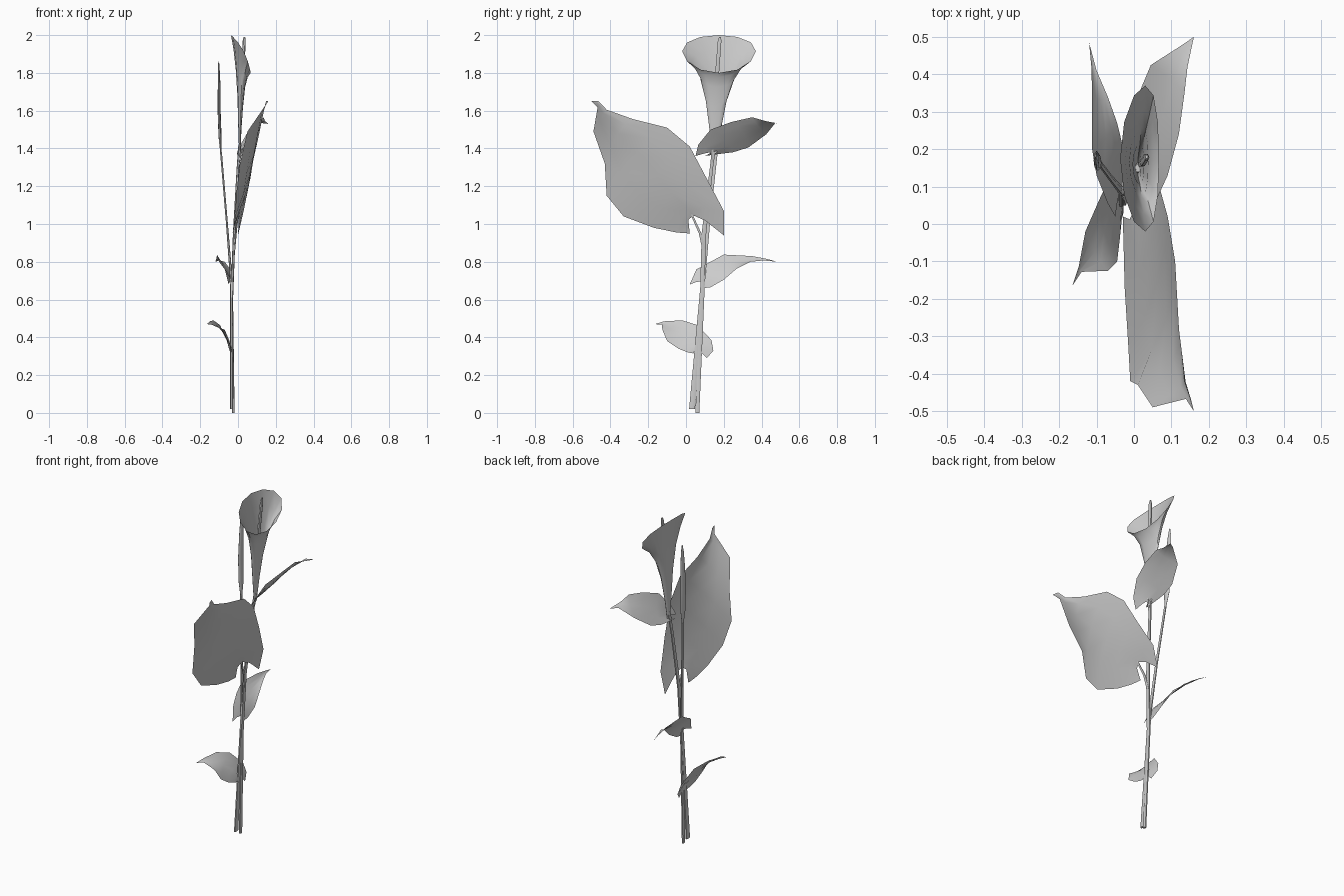
import bpy, bmesh
from math import sin, cos, pi
from mathutils import Vector as V


def finish(bm, name, angle=0.9):
    bmesh.ops.remove_doubles(bm, verts=bm.verts, dist=0.0005)
    bmesh.ops.recalc_face_normals(bm, faces=bm.faces)
    me = bpy.data.meshes.new(name)
    bm.to_mesh(me)
    bm.free()
    ob = bpy.data.objects.new(name, me)
    bpy.context.collection.objects.link(ob)
    bpy.ops.object.select_all(action='DESELECT')
    ob.select_set(True)
    bpy.context.view_layer.objects.active = ob
    bpy.ops.object.shade_smooth_by_angle(angle=angle)
    return ob


def loft(name, rows, closed=False, caps=False):
    """Skin a list of equal-length point rows."""
    bm = bmesh.new()
    vs = [[bm.verts.new(p) for p in r] for r in rows]
    n = len(rows[0])
    for a, b in zip(vs, vs[1:]):
        for i in range(n if closed else n - 1):
            j = (i + 1) % n
            bm.faces.new((a[i], a[j], b[j], b[i]))
    if caps:
        bm.faces.new(vs[0])
        bm.faces.new(vs[-1])
    return finish(bm, name)


def tube(name, pts, sides=6):
    """Flattened tube: each point is x, y, z, x radius, y radius."""
    rows = [[(x + rx * cos(2 * pi * i / sides), y + ry * sin(2 * pi * i / sides), z)
             for i in range(sides)] for x, y, z, rx, ry in pts]
    return loft(name, rows, True, True)


def leaf(name, high, mid, low, tip):
    """Curved blade through two edges and a midrib, closing to a tip."""
    rows = []
    for a, m, b in zip(high + [tip], mid + [tip], low + [tip]):
        a, m, b = V(a), V(m), V(b)
        rows.append([a * (1 - u) * (1 - 2 * u) + m * 4 * u * (1 - u) + b * u * (2 * u - 1)
                     for u in (0, .25, .5, .75, 1)])
    return loft(name, rows)


# Stems
tube("bud_stem", [(-.035, .032, .02, .007, .018), (-.035, .09, .7, .007, .013),
                  (-.06, .12, 1.02, .005, .01), (-.09, .16, 1.38, .005, .009)])
tube("flower_stem", [(-.025, .06, 0, .007, .012), (-.033, .085, .6, .007, .013),
                     (-.02, .095, .95, .007, .014), (0, .135, 1.3, .007, .01),
                     (.01, .15, 1.42, .008, .012)])

# Closed bud
tube("bud", [(-.09, .16, 1.38, .004, .008), (-.095, .165, 1.46, .008, .022),
             (-.1, .17, 1.6, .008, .026), (-.1, .175, 1.74, .007, .02),
             (-.102, .18, 1.82, .005, .012), (-.102, .182, 1.86, .002, .004)], 8)

# Trumpet flower with slanted rim
rings = []
for cx, cy, z, w in [(.01, .15, 1.38, .07), (.012, .155, 1.52, .17), (.016, .16, 1.65, .28),
                     (.02, .167, 1.78, .48), (.025, .17, 1.86, .72), (.03, .175, 1.915, 1)]:
    ring = []
    for i in range(12):
        c, s = cos(i * pi / 6), sin(i * pi / 6)
        ring.append((cx + w * (.052 * c - .015 * c * c), cy + w * .195 * s,
                     z - w * (.1 * c + .015 * c * c)))
    rings.append(ring)
loft("flower_trumpet", rings, True)
tube("spadix", [(.016, .16, 1.6, .006, .008), (.024, .165, 1.8, .009, .012),
                (.033, .178, 1.97, .008, .011), (.034, .18, 1.99, .004, .005)])

# Large leaf
leaf("large_leaf",
     [(0, .2, .94), (.03, .2, 1.07), (.065, .11, 1.24), (.09, .02, 1.41), (.11, -.1, 1.51),
      (.12, -.28, 1.555), (.135, -.42, 1.605), (.15, -.465, 1.652)],
     [(0, .04, 1.045), (.012, .02, 1.07), (.04, -.07, 1.16), (.062, -.16, 1.26),
      (.085, -.26, 1.37), (.105, -.36, 1.48), (.125, -.435, 1.585), (.15, -.468, 1.64)],
     [(-.03, .02, .95), (-.028, -.05, .955), (-.025, -.17, .98), (-.015, -.33, 1.04),
      (-.01, -.42, 1.15), (.01, -.43, 1.32), (.05, -.49, 1.49), (.135, -.462, 1.61)],
     (.16, -.5, 1.65))
tube("large_leaf_stalk", [(-.02, .095, .86, .005, .009), (-.012, .075, .95, .005, .008),
                          (0, .03, 1.05, .004, .006)])

# Upper leaf
leaf("upper_leaf",
     [(.03, .05, 1.36), (.06, .065, 1.42), (.09, .13, 1.5), (.12, .24, 1.54),
      (.135, .35, 1.565), (.143, .42, 1.545)],
     [(.02, .13, 1.38), (.025, .14, 1.395), (.05, .21, 1.445), (.08, .3, 1.49),
      (.105, .38, 1.52), (.135, .44, 1.54)],
     [(0, .1, 1.36), (-.005, .17, 1.37), (-.005, .25, 1.38), (.005, .33, 1.405),
      (.045, .425, 1.475), (.12, .473, 1.535)],
     (.16, .5, 1.53))
tube("upper_leaf_stalk", [(0, .135, 1.3, .004, .007), (.022, .14, 1.4, .004, .006)])

# Middle leaf
leaf("middle_leaf",
     [(-.05, .02, .68), (-.07, .055, .76), (-.1, .13, .8), (-.112, .2, .838),
      (-.112, .35, .83), (-.114, .42, .817)],
     [(-.04, .08, .695), (-.045, .1, .72), (-.06, .16, .755), (-.075, .23, .785),
      (-.09, .33, .805), (-.11, .42, .81)],
     [(-.033, .085, .66), (-.028, .13, .665), (-.028, .2, .705), (-.045, .27, .765),
      (-.07, .34, .8), (-.1, .41, .807)],
     (-.12, .485, .8))
tube("middle_leaf_stalk", [(-.033, .088, .63, .004, .007), (-.042, .09, .71, .004, .006)])

# Lower leaf
leaf("lower_leaf",
     [(-.03, .11, .29), (-.045, .145, .33), (-.06, .135, .385), (-.095, .06, .465),
      (-.13, -.02, .49), (-.148, -.115, .485)],
     [(-.033, .06, .335), (-.037, .05, .355), (-.055, .025, .385), (-.08, -.02, .425),
      (-.105, -.075, .455), (-.145, -.12, .475)],
     [(-.03, .04, .315), (-.033, .01, .32), (-.038, -.04, .34), (-.045, -.1, .38),
      (-.07, -.125, .44), (-.14, -.128, .467)],
     (-.165, -.165, .47))
tube("lower_leaf_stalk", [(-.033, .06, .28, .004, .007), (-.037, .06, .35, .004, .006)])
